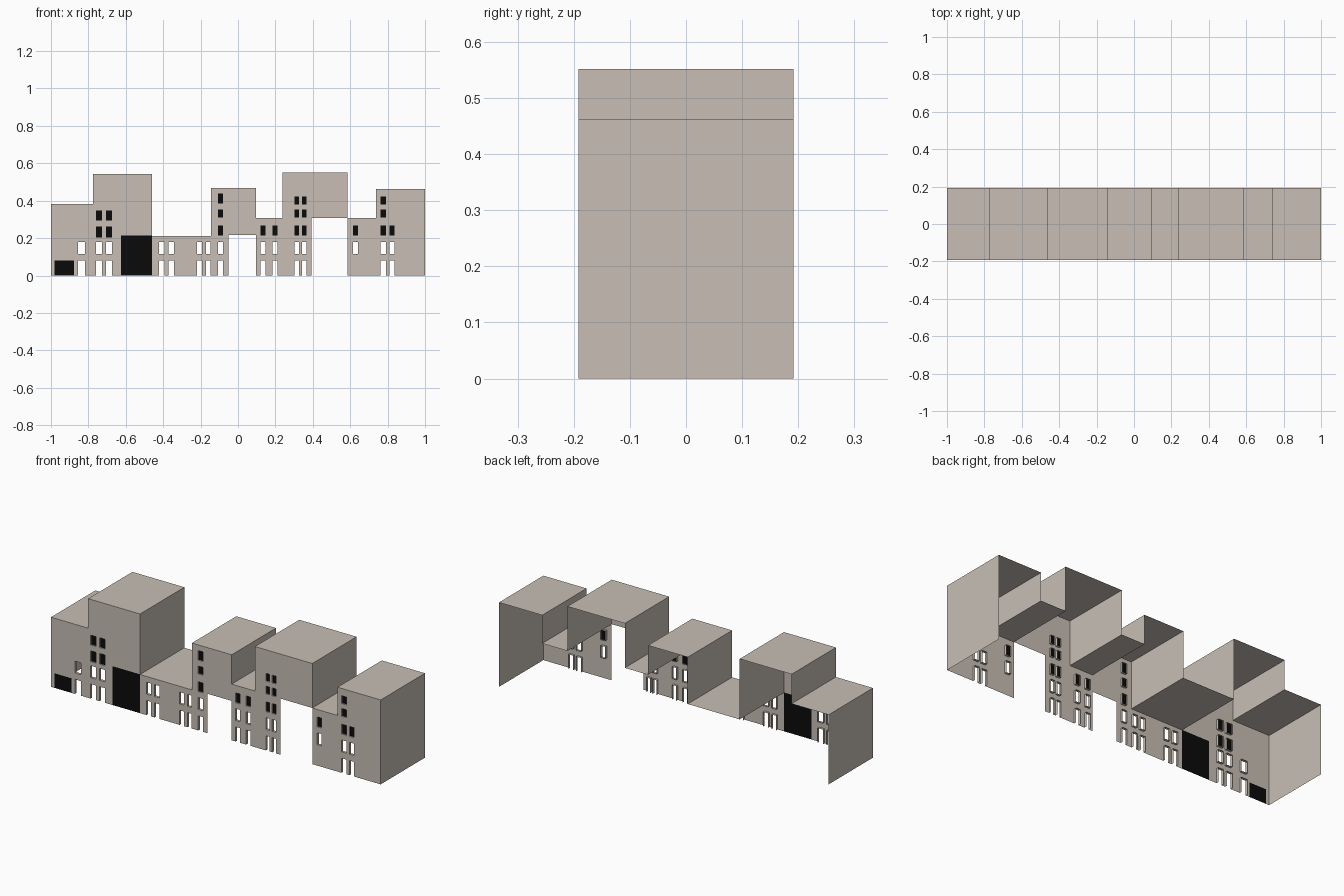
import bpy, bmesh

if "Cube" in bpy.data.objects:
    bpy.data.objects.remove(bpy.data.objects["Cube"])

Y0, Y1 = -0.192, 0.192      # facade plane, open back
REVEAL = 0.014              # depth of window reveals


def material(name, rgb):
    m = bpy.data.materials.new(name)
    m.diffuse_color = (*rgb, 1)
    m.use_nodes = True
    m.node_tree.nodes["Principled BSDF"].inputs["Base Color"].default_value = m.diffuse_color
    return m


STONE = material("beige_stone", (0.58, 0.52, 0.46))
BLACK = material("black_panel", (0.003, 0.003, 0.003))


def make(name, quads, mat):
    bm = bmesh.new()
    for q in quads:
        bm.faces.new([bm.verts.new(p) for p in q])
    bmesh.ops.remove_doubles(bm, verts=bm.verts, dist=1e-5)
    me = bpy.data.meshes.new(name)
    bm.to_mesh(me)
    bm.free()
    me.materials.append(mat)
    ob = bpy.data.objects.new(name, me)
    bpy.context.collection.objects.link(ob)
    return ob


def front(x0, x1, z0, z1, y):
    return [(x0, y, z0), (x1, y, z0), (x1, y, z1), (x0, y, z1)]


def side(x, z0, z1, y0, y1, sign):
    q = [(x, y0, z0), (x, y1, z0), (x, y1, z1), (x, y0, z1)]
    return q if sign > 0 else q[::-1]


def flat(x0, x1, z, y0, y1):
    return [(x0, y0, z), (x1, y0, z), (x1, y1, z), (x0, y1, z)]


# Floors: rows of openings shared by most buildings
DOOR, MID = (0, 0.08), (0.115, 0.18)
R3, R4, R5 = (0.213, 0.267), (0.31, 0.353), (0.38, 0.423)
LOW = [DOOR, MID]
B3, B4 = (0.203, 0.262), (0.294, 0.348)

# name, x range, height, window columns (x0, x1, rows), gates, black doors
BUILDINGS = [
    ("left_end_house", -1, -0.775, 0.382,
     [(-0.855, -0.818, LOW)], [], [(-0.98, -0.877, 0, 0.08)]),
    ("tall_left_house", -0.775, -0.46, 0.544,
     [(-0.76, -0.727, LOW + [B3, B4]), (-0.706, -0.674, LOW + [B3, B4])],
     [], [(-0.626, -0.46, 0, 0.213)]),
    ("low_house", -0.46, -0.145, 0.212,
     [(-0.422, -0.394, LOW), (-0.372, -0.343, LOW),
      (-0.22, -0.193, LOW), (-0.172, -0.147, LOW)], [], []),
    ("gate_house", -0.145, 0.096, 0.469,
     [(-0.107, -0.079, LOW + [R3, R4, (0.385, 0.438)])],
     [(-0.052, 0.096, 0, 0.216)], []),
    ("narrow_house", 0.096, 0.237, 0.308,
     [(0.12, 0.147, LOW + [R3]), (0.184, 0.21, LOW + [R3])], [], []),
    ("tall_right_house", 0.237, 0.585, 0.552,
     [(0.303, 0.327, LOW + [R3, R4, R5]), (0.342, 0.365, LOW + [R3, R4, R5])],
     [(0.392, 0.585, 0, 0.308)], []),
    ("small_right_house", 0.585, 0.738, 0.308,
     [(0.615, 0.642, [MID, R3])], [], []),
    ("right_end_house", 0.738, 1, 0.463,
     [(0.763, 0.792, LOW + [R3, R4, R5]), (0.81, 0.838, LOW + [R3])], [], []),
]


def facade(x0, x1, h, holes):
    """Split the facade into a grid and leave out the cells in openings."""
    xs = sorted({x0, x1, *[v for o in holes for v in o[:2]]})
    zs = sorted({0, h, *[v for o in holes for v in o[2:] if v < h]})
    for a, b in zip(xs, xs[1:]):
        for c, d in zip(zs, zs[1:]):
            mx, mz = (a + b) / 2, (c + d) / 2
            if not any(o[0] < mx < o[1] and o[2] < mz < o[3] for o in holes):
                yield front(a, b, c, d, Y0)


for name, x0, x1, h, columns, gates, doors in BUILDINGS:
    windows = [(a, b, *row) for a, b, rows in columns for row in rows]
    # Facade wall and roof
    quads = list(facade(x0, x1, h, windows + gates + doors))
    quads.append(flat(x0, x1, h, Y0, Y1))
    make(name, quads, STONE)
    # Thin reveals around the windows
    reveals, panes = [], []
    for a, b, c, d in windows:
        yi = Y0 + REVEAL
        reveals += [side(a, c, d, Y0, yi, 1), side(b, c, d, Y0, yi, -1),
                    flat(a, b, d, Y0, yi)[::-1]]
        if c > 0:
            reveals.append(flat(a, b, c, Y0, yi))
        # Upper windows are closed by black panes
        if c > 0.2:
            panes.append(front(a, b, c, d, Y0 + REVEAL / 2))
    make(name + "_window_reveals", reveals, STONE)
    if panes:
        make(name + "_panes", panes, BLACK)
    if doors:
        make(name + "_black_door", [front(*o, Y0) for o in doors], BLACK)

# Party walls where the roof height steps, and the two end walls
steps = [(-1, 0)] + [(b[2], b[3]) for b in BUILDINGS]
heights = [0] + [b[3] for b in BUILDINGS] + [0]
walls = []
for i, (x, _) in enumerate(steps):
    left, right = heights[i], heights[i + 1]
    walls.append(side(x, min(left, right), max(left, right), Y0, Y1,
                      1 if left > right else -1))
make("side_walls", walls, STONE)
